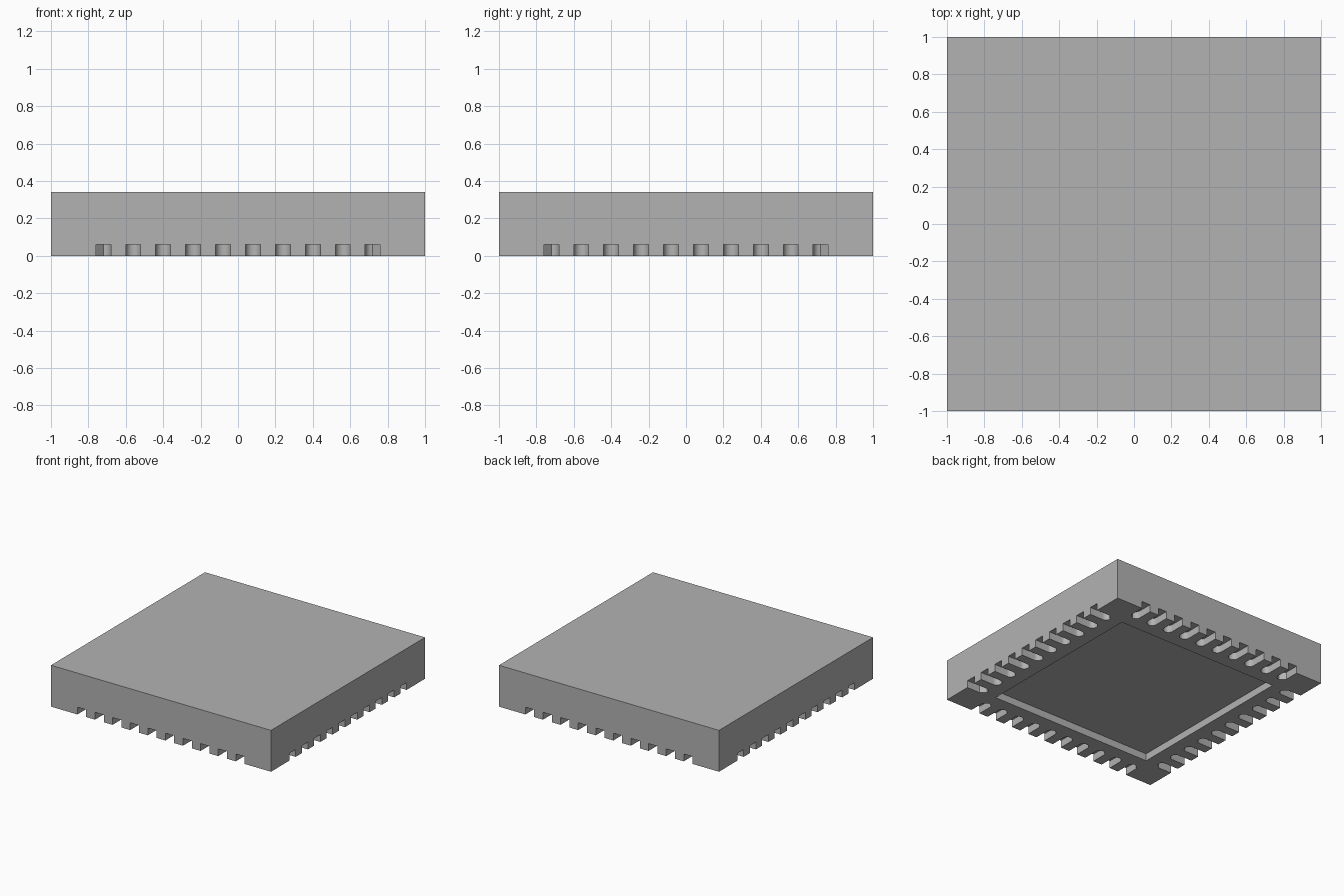
import bpy, bmesh, math
from mathutils import Matrix, Vector

if "Cube" in bpy.data.objects:
    bpy.data.objects.remove(bpy.data.objects["Cube"], do_unlink=True)

HEIGHT, DEPTH = 0.34, 0.06       # package height, depth of the recesses
PITCH, R, LENGTH = 0.16, 0.04, 0.16   # pad spacing, half width, length
PAD_HALF = 0.74                  # half size of the central recess
COUNT = 10

grey = bpy.data.materials.new("package grey")
grey.use_nodes = True
colour = (0.45, 0.45, 0.45, 1)
grey.diffuse_color = colour
grey.node_tree.nodes["Principled BSDF"].inputs["Base Color"].default_value = colour


def prism(bm, outline, z0, z1):
    """Extrude a counter-clockwise outline from z0 to z1."""
    low = [bm.verts.new((p[0], p[1], z0)) for p in outline]
    high = [bm.verts.new((p[0], p[1], z1)) for p in outline]
    bm.faces.new(low[::-1])
    bm.faces.new(high)
    for i in range(len(low)):
        j = (i + 1) % len(low)
        bm.faces.new((low[i], low[j], high[j], high[i]))


def square(h):
    return [(-h, -h), (h, -h), (h, h), (-h, h)]


def pad_outline(x, side):
    """Pad slot on the front edge; the outer half of an end slot is chamfered."""
    tip, arc = -1 + LENGTH, []
    for k in range(13):
        a = math.pi * k / 12
        if side * math.cos(a) > 0.01 and 0 < k < 12:
            continue
        arc.append((x + R * math.cos(a), tip - R + R * math.sin(a)))
    return [(x - R, -1.1), (x + R, -1.1)] + arc


def make(name, bm):
    mesh = bpy.data.meshes.new(name)
    bm.to_mesh(mesh)
    bm.free()
    obj = bpy.data.objects.new(name, mesh)
    bpy.context.collection.objects.link(obj)
    mesh.materials.append(grey)
    return obj


# Package body
bm = bmesh.new()
prism(bm, square(1), 0, HEIGHT)
body = make("package_body", bm)

# Central recess and a row of pad slots on each of the four sides
bm = bmesh.new()
prism(bm, square(PAD_HALF), -0.1, DEPTH)
for turn in range(4):
    spin = Matrix.Rotation(turn * math.pi / 2, 3, "Z")
    for i in range(COUNT):
        side = {0: -1, COUNT - 1: 1}.get(i, 0)
        outline = pad_outline((i - (COUNT - 1) / 2) * PITCH, side)
        prism(bm, [spin @ Vector((x, y, 0)) for x, y in outline], -0.1, DEPTH)
cutter = make("recess_cutter", bm)
cutter.hide_render = True

# Cut the recesses
cut = body.modifiers.new("recesses", "BOOLEAN")
cut.object, cut.operation, cut.solver = cutter, "DIFFERENCE", "EXACT"
bpy.context.view_layer.objects.active = body
body.select_set(True)
bpy.ops.object.modifier_apply(modifier=cut.name)
bpy.data.objects.remove(cutter, do_unlink=True)
bpy.ops.object.shade_smooth_by_angle(angle=math.radians(30))
